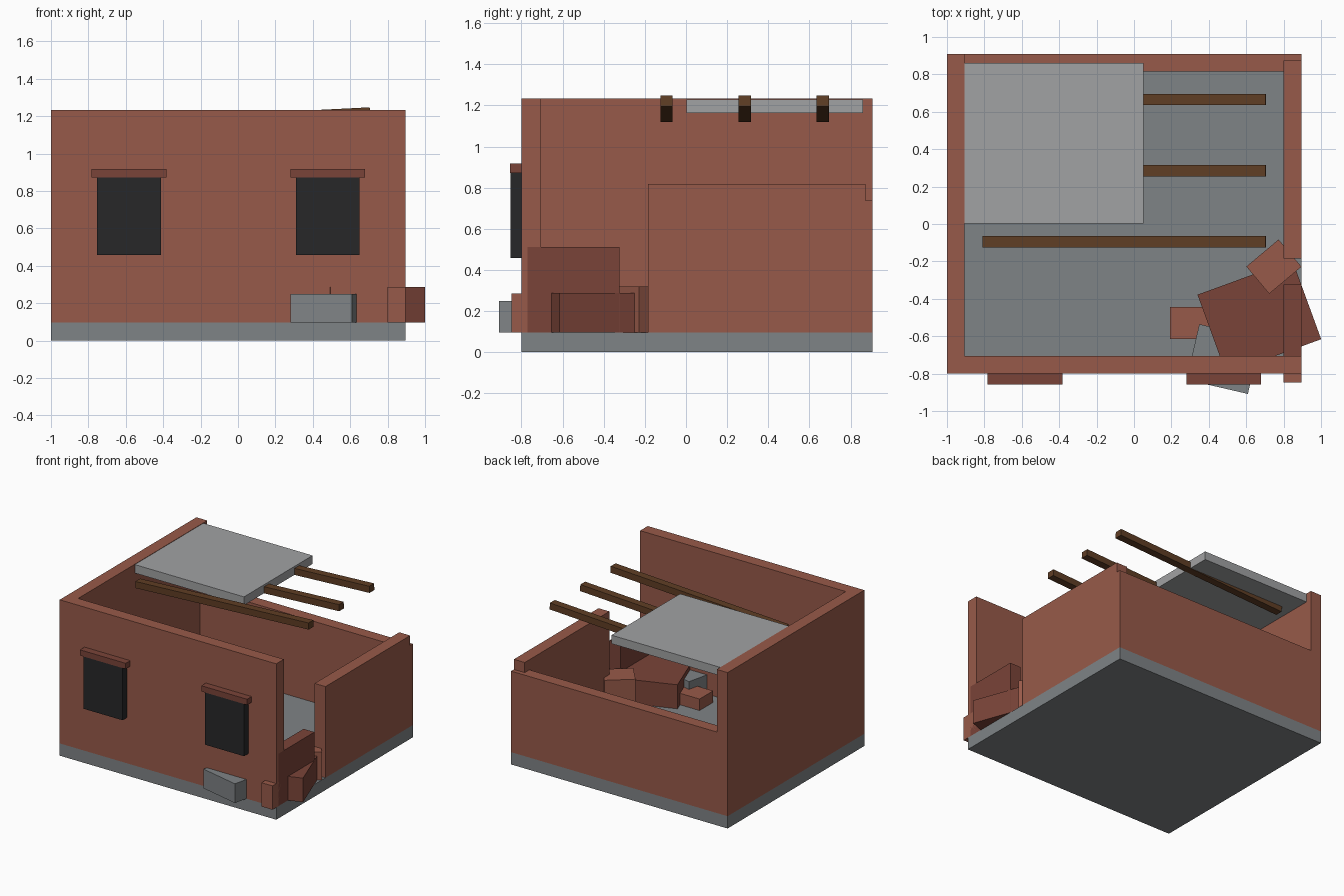
import bpy
from math import radians

if "Cube" in bpy.data.objects:
    bpy.data.objects.remove(bpy.data.objects["Cube"])


def material(name, rgb):
    m = bpy.data.materials.new(name)
    m.diffuse_color = (*rgb, 1)
    m.use_nodes = True
    m.node_tree.nodes["Principled BSDF"].inputs["Base Color"].default_value = m.diffuse_color
    return m


BRICK = material("brick", (0.313, 0.102, 0.067))
DARK_BRICK = material("dark_brick", (0.193, 0.057, 0.04))
CONCRETE = material("concrete", (0.212, 0.228, 0.237))
ROOF = material("roof_concrete", (0.355, 0.36, 0.366))
WOOD = material("charred_wood", (0.116, 0.048, 0.018))
GLASS = material("dark_opening", (0.02, 0.02, 0.022))


def block(name, centre, size, mat, rot=(0, 0, 0)):
    bpy.ops.mesh.primitive_cube_add(size=1, location=centre,
                                    rotation=[radians(a) for a in rot])
    ob = bpy.context.object
    ob.name = name
    ob.scale = size
    bpy.ops.object.transform_apply(location=False, rotation=False, scale=True)
    ob.data.materials.append(mat)
    return ob


def span(name, x, y, z, mat):
    """Axis-aligned block given by its (min, max) on each axis."""
    ranges = (x, y, z)
    return block(name, [(a + b) / 2 for a, b in ranges],
                 [b - a for a, b in ranges], mat)


# Floor slab
span("foundation", (-1, 0.895), (-0.8, 0.908), (0, 0.097), CONCRETE)

# Walls, two full height and two broken off
span("front_wall", (-1, 0.895), (-0.8, -0.705), (0.097, 1.233), BRICK)
span("left_wall", (-1, -0.905), (-0.8, 0.908), (0.097, 1.233), BRICK)
span("back_wall", (-1, 0.895), (0.815, 0.908), (0.097, 0.738), BRICK)
span("right_wall", (0.8, 0.895), (-0.185, 0.873), (0.097, 0.818), BRICK)
span("right_wall_remnant", (0.8, 0.895), (-0.77, -0.323), (0.097, 0.511), DARK_BRICK)

# Windows with lintels
for side, x in (("left", -0.583), ("right", 0.48)):
    span(f"{side}_window", (x - 0.17, x + 0.17), (-0.853, -0.75), (0.457, 0.874), GLASS)
    span(f"{side}_lintel", (x - 0.2, x + 0.2), (-0.857, -0.745), (0.872, 0.917), DARK_BRICK)

# Remaining roof slab and sagging beams
span("roof_slab", (-0.91, 0.05), (0.003, 0.86), (1.163, 1.23), ROOF)
for i, y in enumerate((-0.095, 0.285, 0.665)):
    block(f"roof_beam_{i + 1}", (-0.052, y, 1.183), (1.517, 0.06, 0.052), WOOD, (0, -2.9, 0))

# Rubble around the broken corner
block("large_rubble", (0.67, -0.497, 0.192), (0.54, 0.45, 0.19), DARK_BRICK, (0, 0, 20))
block("turned_rubble", (0.748, -0.228, 0.208), (0.225, 0.19, 0.222), BRICK, (0, 0, 40))
block("concrete_rubble", (0.479, -0.722, 0.173), (0.337, 0.305, 0.152), CONCRETE, (0, 0, -13))
span("small_rubble", (0.193, 0.41), (-0.615, -0.445), (0.097, 0.188), BRICK)
span("corner_rubble", (0.8, 0.895), (-0.848, -0.68), (0.097, 0.286), BRICK)
